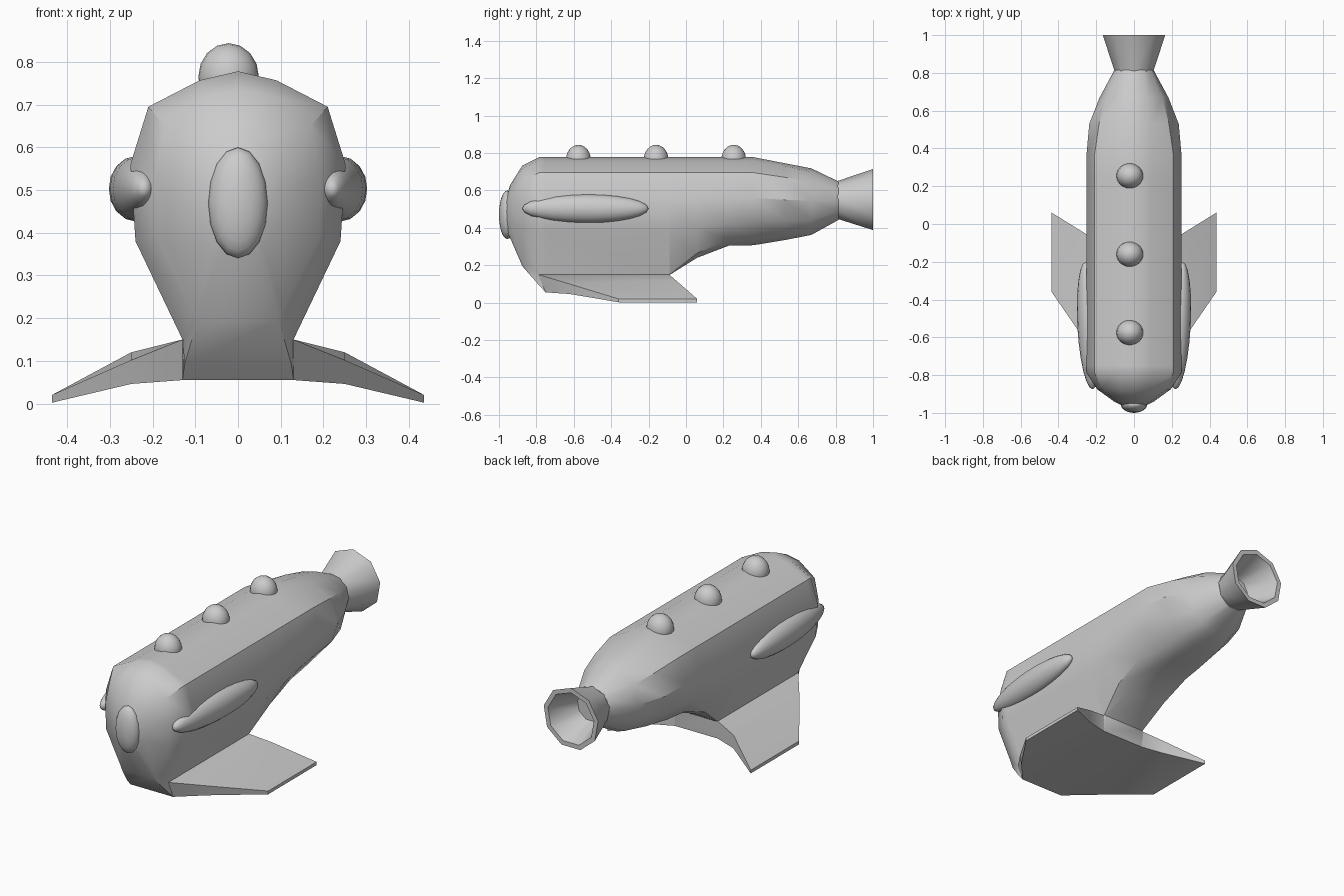
import bpy, bmesh, math
from mathutils import Matrix

if "Cube" in bpy.data.objects:
    bpy.data.objects.remove(bpy.data.objects["Cube"])


def finish(name, bm, angle=35):
    bmesh.ops.recalc_face_normals(bm, faces=bm.faces)
    mesh = bpy.data.meshes.new(name)
    bm.to_mesh(mesh)
    bm.free()
    ob = bpy.data.objects.new(name, mesh)
    bpy.context.collection.objects.link(ob)
    bpy.ops.object.select_all(action='DESELECT')
    ob.select_set(True)
    bpy.context.view_layer.objects.active = ob
    bpy.ops.object.shade_smooth_by_angle(angle=math.radians(angle))
    return ob


def loft(name, rings, angle=35):
    """Skin closed rings of equal length and cap both ends."""
    bm = bmesh.new()
    vs = [[bm.verts.new(p) for p in r] for r in rings]
    n = len(vs[0])
    for a, b in zip(vs, vs[1:]):
        for i in range(n):
            j = (i + 1) % n
            bm.faces.new((a[i], a[j], b[j], b[i]))
    bm.faces.new(vs[0])
    bm.faces.new(vs[-1])
    return finish(name, bm, angle)


def station(y, half):
    """Full cross-section from a half profile (top to bottom)."""
    return [(x, y, z) for x, z in half] + [(-x, y, z) for x, z in half[:0:-1]]


def ellipsoid(name, center, radii, yaw=0.0, seg=16, rings=12):
    bm = bmesh.new()
    bmesh.ops.create_uvsphere(bm, u_segments=seg, v_segments=rings, radius=1)
    # pole along y so long parts get clean tips
    m = (Matrix.Translation(center) @ Matrix.Rotation(yaw, 4, 'Z')
         @ Matrix.Diagonal((*radii, 1)) @ Matrix.Rotation(math.pi / 2, 4, 'X'))
    bmesh.ops.transform(bm, matrix=m, verts=bm.verts)
    return finish(name, bm, 60)


# Hull: cross-sections from blunt front to narrow tail
top = [(0, .778), (.09, .757), (.21, .695), (.252, .56), (.24, .38)]
main = top + [(.13, .15), (.13, .055)]
hull = [
    (-.975, [(0, .52), (.015, .515), (.03, .50), (.035, .47), (.03, .44), (.015, .42), (.01, .415)]),
    (-.94, [(0, .63), (.04, .62), (.09, .58), (.105, .50), (.10, .43), (.06, .36), (.05, .345)]),
    (-.875, [(0, .733), (.075, .72), (.17, .65), (.195, .53), (.19, .39), (.105, .22), (.095, .195)]),
    (-.785, top + [(.13, .15), (.125, .092)]),
    (-.75, main),
    (-.09, main),
    (-.085, top + [(.13, .152), (.12, .15)]),
    (.06, top[:4] + [(.238, .40), (.155, .265), (.09, .24)]),
    (.23, top[:4] + [(.23, .43), (.16, .335), (.08, .305)]),
    (.36, top[:4] + [(.22, .44), (.14, .335), (.07, .307)]),
    (.53, [(0, .745), (.085, .73), (.185, .67), (.237, .55), (.20, .44), (.13, .36), (.06, .335)]),
    (.67, [(0, .718), (.07, .70), (.15, .645), (.182, .545), (.155, .44), (.10, .38), (.05, .362)]),
    (.815, [(0, .648), (.05, .638), (.09, .60), (.104, .545), (.09, .49), (.05, .45), (.03, .442)]),
]
loft("hull", [station(y, h) for y, h in hull])


# Flared tail nozzle, nine-sided and hollow
def circle(y, r, n=9):
    return [(r * math.sin(2 * math.pi * i / n), y, .546 + r * math.cos(2 * math.pi * i / n))
            for i in range(n)]


loft("tail_nozzle", [circle(.79, .10), circle(.815, .106), circle(1.0, .168),
                     circle(1.0, .142), circle(.83, .08)], 45)

# Swept lower fins: x, front top, rear top, rear bottom, front bottom
fin = [
    (.10, (-.79, .15), (-.09, .15), (-.09, .056), (-.75, .056)),
    (.13, (-.79, .15), (-.09, .15), (-.09, .055), (-.75, .055)),
    (.25, (-.63, .102), (-.055, .12), (-.055, .046), (-.62, .046)),
    (.436, (-.36, .02), (.06, .02), (.06, .002), (-.36, .002)),
]
for side, s in (("left", -1), ("right", 1)):
    loft(side + "_fin", [[(s * x, y, z) for y, z in sec] for x, *sec in fin], 25)
    # Long side pods, toed in at the front
    ellipsoid(side + "_pod", (s * .238, -.538, .503), (.062, .338, .077), s * -.055)

# Nose bulb
ellipsoid("nose_bulb", (0, -.955, .47), (.07, .045, .13))

# Row of three domes along the back
for i, y in enumerate((-.575, -.16, .255)):
    ellipsoid(f"back_dome_{i + 1}", (-.022, y, .765), (.071, .066, .079))
